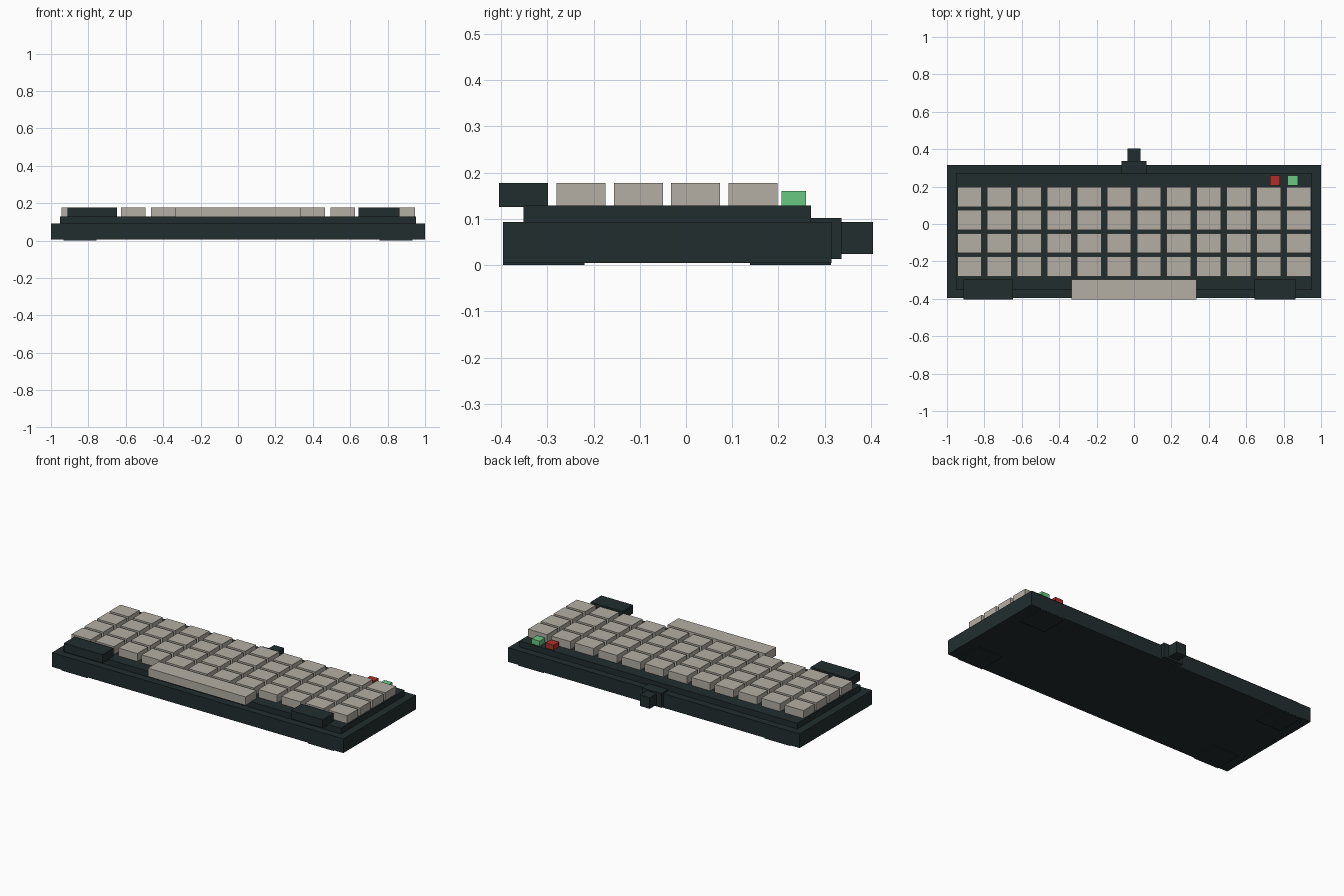
import bpy

if "Cube" in bpy.data.objects:
    bpy.data.objects.remove(bpy.data.objects["Cube"])


def material(name, rgb):
    m = bpy.data.materials.new(name)
    m.diffuse_color = (*rgb, 1)
    m.use_nodes = True
    m.node_tree.nodes["Principled BSDF"].inputs["Base Color"].default_value = m.diffuse_color
    return m


DARK = material("dark slate", (0.016, 0.027, 0.028))
BEIGE = material("warm beige", (0.456, 0.423, 0.371))
RED = material("indicator red", (0.43, 0.03, 0.022))
GREEN = material("indicator green", (0.14, 0.58, 0.22))


def box(name, x, y, z, mat):
    """Box from (min, max) ranges on each axis."""
    bpy.ops.mesh.primitive_cube_add(size=1)
    o = bpy.context.object
    o.name = name
    c = [(a + b) / 2 for a, b in (x, y, z)]
    s = [b - a for a, b in (x, y, z)]
    for v in o.data.vertices:
        v.co = [v.co[i] * s[i] + c[i] for i in range(3)]
    o.data.materials.append(mat)
    return o


# Case and raised key plate
box("case", (-1, 1), (-0.396, 0.315), (0.005, 0.093), DARK)
box("key_plate", (-0.953, 0.953), (-0.351, 0.27), (0.09, 0.129), DARK)

# Feet
for sx in (-1, 1):
    for y in (-0.308, 0.226):
        box("foot", (sx * 0.845 - 0.088, sx * 0.845 + 0.088),
            (y - 0.088, y + 0.088), (0, 0.008), DARK)

# Grid of keys, 12 columns by 4 rows
for col in range(12):
    for row in range(4):
        x = -0.88 + 0.16 * col
        y = -0.227 + 0.124 * row
        box("key", (x - 0.065, x + 0.065), (y - 0.053, y + 0.053), (0.127, 0.178), BEIGE)

# Front row: space bar and two dark modifier keys
box("space_bar", (-0.335, 0.335), (-0.404, -0.298), (0.126, 0.178), BEIGE)
box("left_modifier_key", (-0.912, -0.646), (-0.404, -0.298), (0.126, 0.178), DARK)
box("right_modifier_key", (0.645, 0.864), (-0.404, -0.298), (0.126, 0.178), DARK)

# Indicator blocks
box("red_indicator", (0.726, 0.781), (0.207, 0.26), (0.127, 0.16), RED)
box("green_indicator", (0.822, 0.877), (0.207, 0.26), (0.127, 0.16), GREEN)

# Cable socket and plug at the back
box("cable_socket", (-0.067, 0.067), (0.268, 0.336), (0.013, 0.102), DARK)
box("cable_plug", (-0.034, 0.034), (0.32, 0.404), (0.024, 0.093), DARK)
